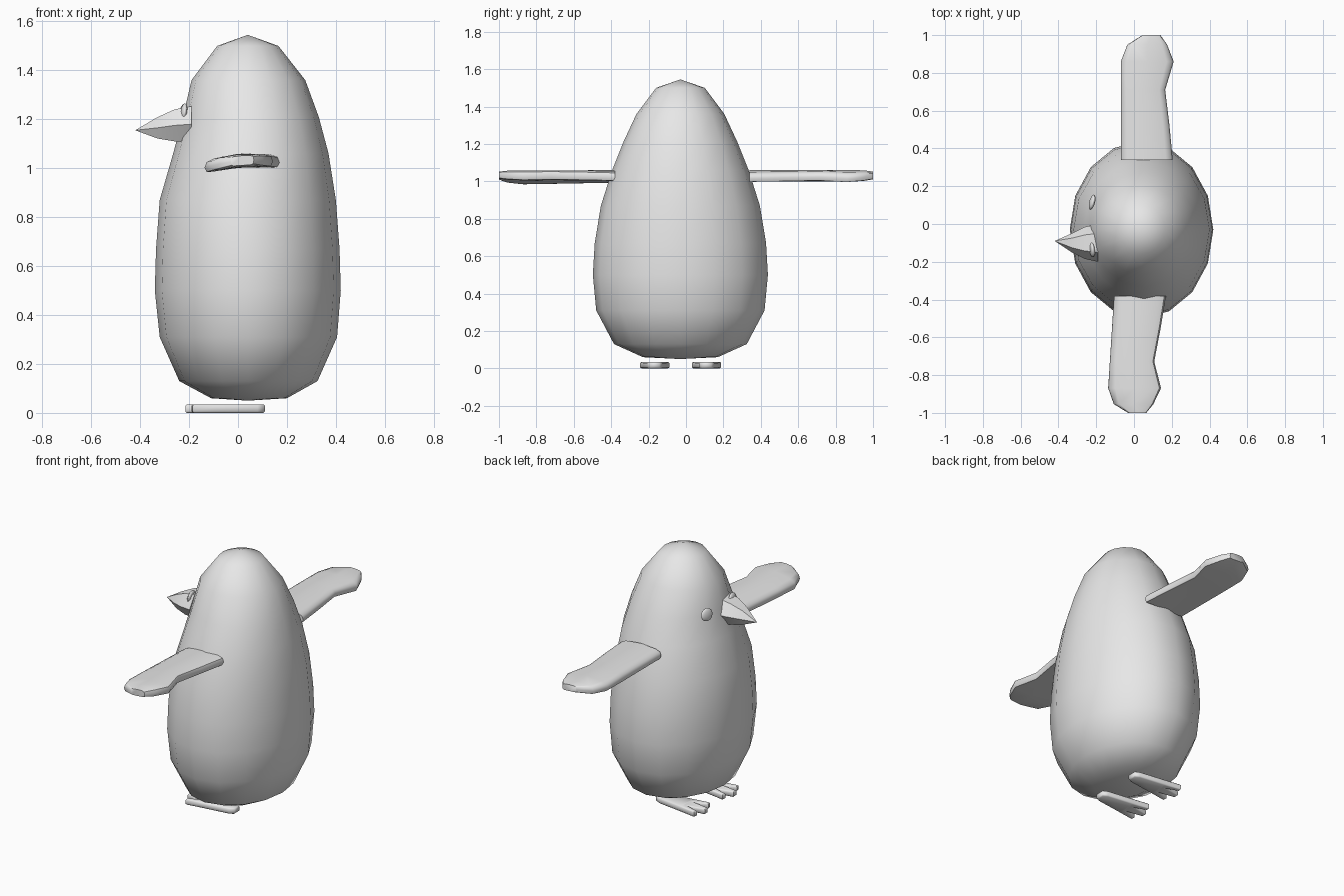
import bpy, bmesh, math

cube = bpy.data.objects.get("Cube")
if cube:
    bpy.data.objects.remove(cube, do_unlink=True)

grey = bpy.data.materials.new("plain grey")
grey.use_nodes = True
grey.diffuse_color = (0.8, 0.8, 0.8, 1)
grey.node_tree.nodes["Principled BSDF"].inputs["Base Color"].default_value = (0.8, 0.8, 0.8, 1)


def finish(name, bm, angle):
    bmesh.ops.recalc_face_normals(bm, faces=bm.faces)
    mesh = bpy.data.meshes.new(name)
    bm.to_mesh(mesh)
    bm.free()
    mesh.materials.append(grey)
    obj = bpy.data.objects.new(name, mesh)
    bpy.context.collection.objects.link(obj)
    bpy.ops.object.select_all(action="DESELECT")
    obj.select_set(True)
    bpy.context.view_layer.objects.active = obj
    bpy.ops.object.shade_smooth_by_angle(angle=math.radians(angle))
    return obj


def loft(name, rings, start=None, end=None, angle=60):
    """Skin equal rings of points; close each end with a tip or a flat cap."""
    bm = bmesh.new()
    loops = [[bm.verts.new(p) for p in ring] for ring in rings]
    n = len(loops[0])
    for a, b in zip(loops, loops[1:]):
        for i in range(n):
            j = (i + 1) % n
            bm.faces.new((a[i], a[j], b[j], b[i]))
    for loop, tip in ((loops[0], start), (loops[-1], end)):
        if tip:
            t = bm.verts.new(tip)
            for i in range(n):
                bm.faces.new((loop[i], loop[(i + 1) % n], t))
        else:
            bm.faces.new(loop)
    return finish(name, bm, angle)


def circle(n, power=1.0):
    """Unit circle, squared off when power is below one."""
    pts = []
    for i in range(n):
        c, s = math.cos(math.tau * i / n), math.sin(math.tau * i / n)
        pts.append((math.copysign(abs(c) ** power, c), math.copysign(abs(s) ** power, s)))
    return pts


# Egg-shaped body: height, back x, front x, half width
profile = [
    (0.06, 0.20, -0.11, 0.20), (0.13, 0.325, -0.24, 0.355),
    (0.31, 0.405, -0.32, 0.45), (0.50, 0.42, -0.34, 0.468),
    (0.67, 0.415, -0.335, 0.458), (0.87, 0.40, -0.32, 0.425),
    (1.06, 0.37, -0.265, 0.365), (1.21, 0.33, -0.225, 0.305),
    (1.36, 0.275, -0.19, 0.235), (1.50, 0.165, -0.085, 0.13),
]
body = [[((xb + xf) / 2 + c * (xb - xf) / 2, -0.03 + s * w, z) for c, s in circle(16)]
        for z, xb, xf, w in profile]
loft("body", body, (0.04, -0.03, 0.05), (0.04, -0.03, 1.545), 80)

# Flippers: distance out, front x, back x, half thickness
stations = [
    (0.34, -0.07, 0.205, 0.028), (0.52, -0.07, 0.188, 0.028),
    (0.71, -0.07, 0.165, 0.028), (0.86, -0.07, 0.21, 0.028),
    (0.95, -0.035, 0.175, 0.026), (1.0, 0.045, 0.14, 0.02),
]


def flipper(name, right):
    rings = []
    for y, xf, xb, h in stations:
        ring = []
        for c, s in circle(12, 0.45):
            x = (xf + xb) / 2 + c * (xb - xf) / 2
            yy = y
            if right:
                x -= 0.035 + 0.06 * (y - 0.33)
                yy = -(0.38 + (y - 0.34) * 0.94)
            ring.append((x, yy, 1.033 - 0.8 * (x - 0.06) ** 2 + s * h))
        rings.append(ring)
    loft(name, rings, angle=50)


flipper("left_flipper", False)
flipper("right_flipper", True)

# Beak: tapered six-sided cone with a ridge, slightly off centre
beak = [[(x, -0.1 + c * w, z + s * h) for c, s in circle(6)]
        for x, w, z, h in ((-0.19, 0.10, 1.18, 0.085), (-0.26, 0.085, 1.175, 0.075),
                           (-0.33, 0.05, 1.165, 0.05))]
loft("beak", beak, end=(-0.42, -0.09, 1.155), angle=40)

# Flattened round eyes
for name, y, turn in (("left_eye", 0.115, 0.25), ("right_eye", -0.135, -0.12)):
    bm = bmesh.new()
    bmesh.ops.create_uvsphere(bm, u_segments=10, v_segments=6, radius=1)
    eye = finish(name, bm, 60)
    eye.location = (-0.222, y, 1.228)
    eye.scale = (0.015, 0.042, 0.038)
    eye.rotation_euler = (0, 0.15, -turn)

# Three-toed webbed feet: one half of the outline, mirrored across
half = [(0.11, 0.025), (0.08, 0.04), (-0.08, 0.062), (-0.185, 0.078),
        (-0.19, 0.055), (-0.115, 0.03), (-0.215, 0.014)]
outline = half + [(x, -y) for x, y in reversed(half)]
for name, cy in (("left_foot", 0.11), ("right_foot", -0.167)):
    bm = bmesh.new()
    face = bm.faces.new([bm.verts.new((x, cy + y, 0.003)) for x, y in outline])
    top = bmesh.ops.extrude_face_region(bm, geom=[face])
    for v in top["geom"]:
        if isinstance(v, bmesh.types.BMVert):
            v.co.z = 0.035
    bmesh.ops.recalc_face_normals(bm, faces=bm.faces)
    rim = [e for e in bm.edges if abs(e.verts[0].co.z - e.verts[1].co.z) < 0.001]
    bmesh.ops.bevel(bm, geom=rim, offset=0.006, segments=1, affect="EDGES")
    for v in bm.verts:
        v.co.z -= 0.003 if v.co.z < 0.01 else 0
    finish(name, bm, 50)
